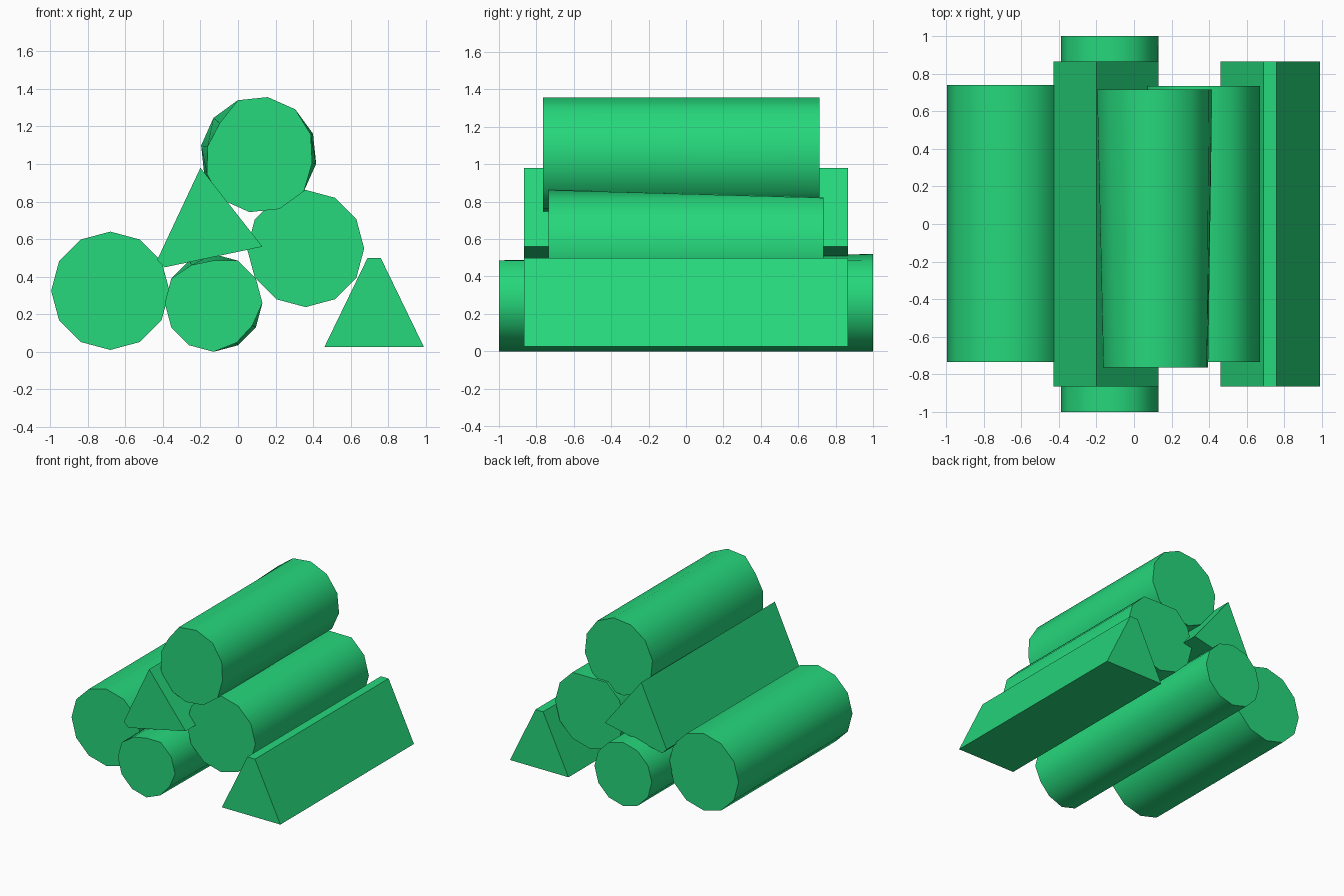
import bpy
import bmesh
from math import cos, sin, radians

cube = bpy.data.objects.get("Cube")
if cube:
    bpy.data.objects.remove(cube, do_unlink=True)

# Single green for every piece
green = bpy.data.materials.new("leaf_green")
green.use_nodes = True
colour = (0.019, 0.68, 0.2, 1)
green.diffuse_color = colour
green.node_tree.nodes["Principled BSDF"].inputs["Base Color"].default_value = colour

SIDES = 12


def loft(name, front, back, y_front, y_back):
    """Solid between two matching (x, z) outlines, smooth along its round sides."""
    bm = bmesh.new()
    a = [bm.verts.new((x, y_front, z)) for x, z in front]
    b = [bm.verts.new((x, y_back, z)) for x, z in back]
    bm.faces.new(a)
    bm.faces.new(b[::-1])
    n = len(a)
    for i in range(n):
        j = (i + 1) % n
        bm.faces.new((a[j], a[i], b[i], b[j]))
    bmesh.ops.recalc_face_normals(bm, faces=bm.faces[:])
    mesh = bpy.data.meshes.new(name)
    bm.to_mesh(mesh)
    bm.free()
    mesh.materials.append(green)
    obj = bpy.data.objects.new(name, mesh)
    bpy.context.collection.objects.link(obj)
    bpy.ops.object.select_all(action='DESELECT')
    obj.select_set(True)
    bpy.context.view_layer.objects.active = obj
    bpy.ops.object.shade_smooth_by_angle(angle=radians(40))
    return obj


def ring(cx, cz, r, turn=0, dents=None):
    """Twelve-sided outline; dents scales the radius of single corners."""
    dents = dents or {}
    points = []
    for i in range(SIDES):
        t = radians(turn + i * 360 / SIDES)
        d = r * dents.get(i, 1)
        points.append((cx + d * cos(t), cz + d * sin(t)))
    return points


def log(name, cx, cz, r, y_front, y_back, turn=0, front_dents=None, back_dents=None):
    loft(name, ring(cx, cz, r, turn, front_dents),
         ring(cx, cz, r, turn, back_dents), y_front, y_back)


def prism(name, outline, half_length):
    loft(name, outline, outline, -half_length, half_length)


# Round logs, slightly worn at some end corners
log("right_log", -0.68, 0.325, 0.315, -0.735, 0.74)
log("bottom_log", -0.13, 0.26, 0.26, -1, 1,
    front_dents={3: 0.87, 4: 0.9, 10: 0.94, 11: 0.92})
log("left_log", 0.36, 0.55, 0.312, -0.735, 0.735, back_dents={3: 0.87})
log("top_log", 0.11, 1.05, 0.31, -0.765, 0.715, turn=-9,
    front_dents={0: 0.93, 1: 0.96, 5: 0.86, 6: 0.89, 7: 0.95})

# Split wedges
prism("upper_split_log", [(-0.2, 0.98), (0.13, 0.56), (-0.39, 0.45), (-0.43, 0.49)], 0.865)
prism("ground_split_log", [(0.46, 0.025), (0.99, 0.025), (0.76, 0.5), (0.69, 0.5)], 0.865)
